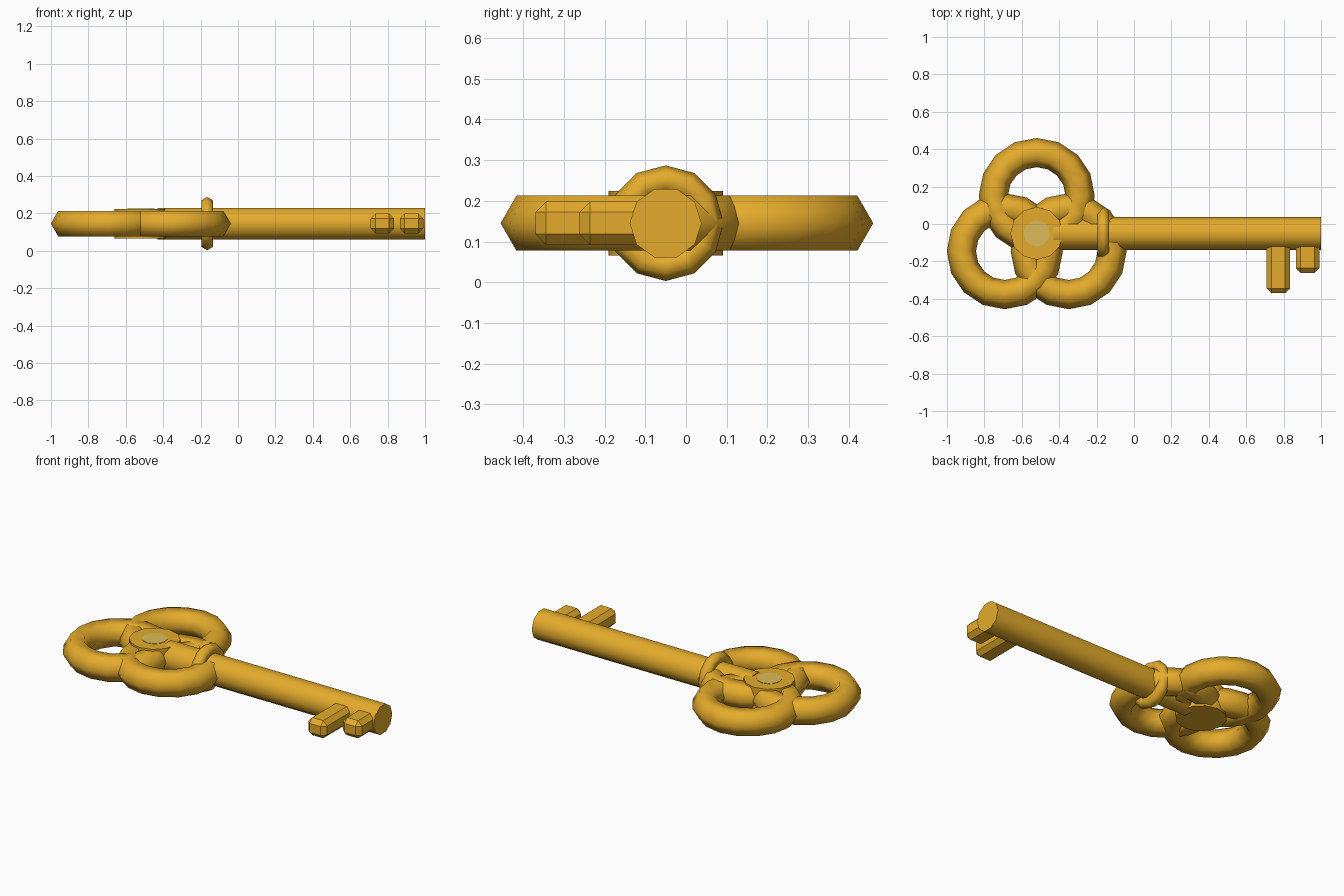
import bpy, math

if "Cube" in bpy.data.objects:
    bpy.data.objects.remove(bpy.data.objects["Cube"])

ZC, YC = 0.145, -0.05          # shaft axis height and offset


def material(name, rgb):
    m = bpy.data.materials.new(name)
    m.diffuse_color = (*rgb, 1)
    m.use_nodes = True
    m.node_tree.nodes["Principled BSDF"].inputs["Base Color"].default_value = m.diffuse_color
    return m


gold = material("gold", (0.78, 0.41, 0.025))
pale_gold = material("pale_gold", (0.72, 0.5, 0.1))


def finish(name, mat=gold, angle=None):
    ob = bpy.context.object
    ob.name = name
    ob.data.materials.append(mat)
    if angle:
        bpy.ops.object.shade_smooth_by_angle(angle=math.radians(angle))
    return ob


def ring(name, loc, major, minor, segments, rot=(0, 0, 0)):
    bpy.ops.mesh.primitive_torus_add(location=loc, rotation=rot, major_radius=major,
                                     minor_radius=minor, major_segments=segments,
                                     minor_segments=6)
    return finish(name, angle=70)


def cylinder(name, loc, radius, depth, sides, rot=(0, 0, 0), mat=gold):
    bpy.ops.mesh.primitive_cylinder_add(location=loc, rotation=rot, radius=radius,
                                        depth=depth, vertices=sides)
    return finish(name, mat, 45)


# Trefoil bow: three overlapping rings
for i, label in enumerate(("back", "left", "right")):
    a = math.radians(90 + 120 * i)
    ring(f"bow_ring_{label}",
         (-0.52 + 0.197 * math.cos(a), YC + 0.003 + 0.197 * math.sin(a), ZC),
         0.232, 0.078, 16)

# Centre disc with a pale inlay on its upper face
cylinder("bow_disc", (-0.52, YC, ZC), 0.141, 0.158, 12)
cylinder("bow_inlay", (-0.52, YC, 0.222), 0.07, 0.008, 12, mat=pale_gold)

# Shaft along x, flat facet on top
cylinder("shaft", (0.285, YC, ZC), 0.0885, 1.43, 10, rot=(0, math.pi / 2, 0))

# Collar around the shaft
ring("collar", (-0.165, YC, ZC), 0.107, 0.035, 12, rot=(0, math.pi / 2, 0))

# Bit teeth: bevelled blocks pointing forward
for name, x, y_end in (("long_tooth", 0.772, -0.37), ("short_tooth", 0.928, -0.262)):
    y_start = -0.07
    bpy.ops.mesh.primitive_cube_add(size=1, location=(x, (y_start + y_end) / 2, ZC))
    ob = finish(name)
    ob.scale = (0.125, y_start - y_end, 0.106)
    bpy.ops.object.transform_apply(location=False, rotation=False, scale=True)
    bevel = ob.modifiers.new("bevel", 'BEVEL')
    bevel.width = 0.026
    bevel.segments = 1
